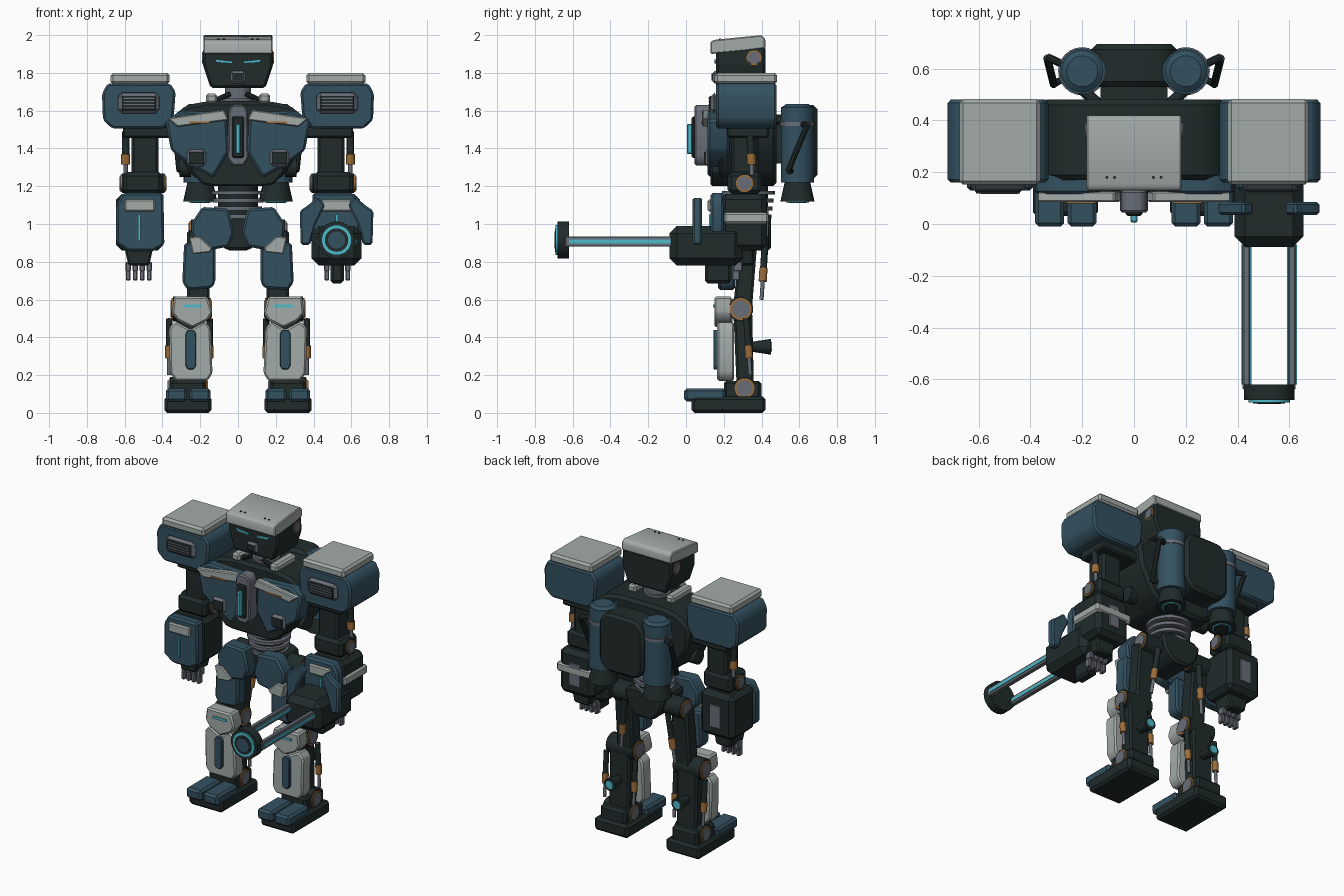
import bpy, bmesh, math
from mathutils import Vector, Matrix

old = bpy.data.objects.get("Cube")
if old:
    bpy.data.objects.remove(old, do_unlink=True)


def material(name, rgb):
    m = bpy.data.materials.new(name)
    m.use_nodes = True
    m.diffuse_color = (*rgb, 1)
    m.node_tree.nodes["Principled BSDF"].inputs["Base Color"].default_value = (*rgb, 1)
    return m


DARK = material("dark frame", (.015, .024, .024))
BLUE = material("blue armour", (.034, .083, .118))
LIGHT = material("light plate", (.366, .407, .392))
STEEL = material("steel", (.14, .155, .185))
BRONZE = material("bronze", (.33, .15, .04))
GLOW = material("cyan glow", (.08, .5, .6))


def finish(name, bm, mat, bevel=0, both=False):
    """Turn a bmesh into an object, with a mirrored twin when both is set."""
    if bevel:
        bmesh.ops.bevel(bm, geom=bm.edges[:], offset=bevel, segments=1, affect='EDGES')
    for side in (("left", "right") if both else ("",)):
        if side == "right":
            bmesh.ops.scale(bm, vec=(-1, 1, 1), verts=bm.verts)
        bmesh.ops.recalc_face_normals(bm, faces=bm.faces)
        full = f"{name}_{side}" if side else name
        me = bpy.data.meshes.new(full)
        bm.to_mesh(me)
        me.materials.append(mat)
        me.shade_smooth()
        me.set_sharp_from_angle(angle=math.radians(32))
        bpy.context.collection.objects.link(bpy.data.objects.new(full, me))
    bm.free()


def box(name, x, y, z, mat, bevel=0, both=False):
    bm = bmesh.new()
    bmesh.ops.create_cube(bm, size=1)
    for v in bm.verts:
        v.co = [r[0] if c < 0 else r[1] for c, r in zip(v.co, (x, y, z))]
    finish(name, bm, mat, bevel, both)


def prism(name, pts, lo, hi, mat, bevel=0, both=False, axis='y'):
    """Extrude an outline: x-z points along y, or y-z points along x."""
    bm = bmesh.new()
    place = (lambda p: (p[0], lo, p[1])) if axis == 'y' else (lambda p: (lo, *p))
    face = bm.faces.new([bm.verts.new(place(p)) for p in pts])
    new = bmesh.ops.extrude_face_region(bm, geom=[face])["geom"]
    move = (0, hi - lo, 0) if axis == 'y' else (hi - lo, 0, 0)
    bmesh.ops.translate(bm, vec=move, verts=[v for v in new if isinstance(v, bmesh.types.BMVert)])
    finish(name, bm, mat, bevel, both)


def sym(half):
    return half + [(-x, z) for x, z in reversed(half)]


def rod(name, a, b, r, mat, r2=None, both=False, seg=24):
    a, b = Vector(a), Vector(b)
    d = b - a
    mx = Matrix.Translation((a + b) / 2) @ d.to_track_quat('Z', 'Y').to_matrix().to_4x4()
    bm = bmesh.new()
    bmesh.ops.create_cone(bm, cap_ends=True, segments=seg, radius1=r,
                          radius2=r if r2 is None else r2, depth=d.length, matrix=mx)
    finish(name, bm, mat, 0, both)


def joint(name, x0, x1, y, z, r):
    for part, grow, scale, mat in (("hub", 0, 1, DARK), ("ring", .006, .88, BRONZE), ("cap", .012, .7, STEEL)):
        rod(f"{name}_{part}", (x0 - grow, y, z), (x1 + grow, y, z), r * scale, mat, both=True)


def piston(name, a, b, r):
    a, b = Vector(a), Vector(b)
    rod(name + "_rod", a, b, r * .6, STEEL, both=True, seg=12)
    rod(name + "_sleeve", a.lerp(b, .5), b, r, DARK, both=True, seg=12)
    rod(name + "_collar", a.lerp(b, .3), a.lerp(b, .52), r * 1.2, BRONZE, both=True, seg=12)


# Head
prism("head", sym([(.145, 1.72), (.185, 1.84), (.18, 1.94)]), .16, .42, DARK, .012)
prism("head_cap", [(.13, 1.9), (.13, 1.965), (.15, 1.975), (.4, 2), (.42, 1.98), (.42, 1.93), (.3, 1.915)],
      -.183, .183, LIGHT, .006, axis='x')
prism("eye", [(.03, 1.85), (.11, 1.855), (.125, 1.872), (.03, 1.862)], .152, .165, GLOW, both=True)
box("mouth_frame", (-.04, .04), (.14, .17), (1.745, 1.81), STEEL, .012)
box("mouth", (-.026, .026), (.135, .15), (1.76, 1.797), DARK)
joint("ear", .15, .178, .36, 1.88, .045)
for x in (.075, .105):
    rod("cap_bolt", (x, .18, 1.96), (x, .18, 1.982), .006, DARK, both=True, seg=8)

# Neck and collar
rod("neck", (0, .3, 1.58), (0, .3, 1.74), .07, STEEL)
rod("neck_ring", (0, .3, 1.64), (0, .3, 1.665), .085, STEEL)
box("collar_block", (.11, .17), (.17, .38), (1.64, 1.69), LIGHT, .012, True)
rod("collar_hose", (.04, .2, 1.69), (.24, .22, 1.6), .014, DARK, both=True, seg=10)

# Torso
prism("torso", sym([(.14, 1.2), (.25, 1.26), (.34, 1.42), (.36, 1.56), (.27, 1.63), (.16, 1.65)]), .17, .48, DARK, .02)
prism("belly", sym([(.13, 1.2), (.19, 1.21), (.25, 1.28), (.1, 1.57)]), .13, .3, DARK, .01)
prism("chest_armour", [(.13, 1.245), (.25, 1.31), (.355, 1.39), (.385, 1.55), (.3, 1.6), (.06, 1.59), (.05, 1.38)],
      .115, .23, BLUE, .012, True)
prism("chest_plate", [(.05, 1.55), (.32, 1.515), (.375, 1.56), (.075, 1.605)], .085, .125, LIGHT, .006, True)
box("chest_trim", (.15, .26), (.08, .09), (1.533, 1.543), BRONZE, both=True)
box("chest_vent_frame", (.17, .27), (.1, .13), (1.305, 1.395), STEEL, .015, True)
box("chest_vent", (.183, .257), (.095, .11), (1.32, 1.38), DARK, both=True)
prism("core_frame", sym([(.03, 1.31), (.055, 1.35), (.05, 1.6), (.03, 1.63)]), .045, .13, STEEL, .008)
box("core_recess", (-.032, .032), (.03, .06), (1.35, 1.57), DARK, .008)
box("core_light", (-.014, .014), (.005, .04), (1.37, 1.53), GLOW, .006)
rod("flank_hub", (.25, .3, 1.3), (.31, .3, 1.3), .05, DARK, both=True)

# Waist and pelvis
rod("waist", (0, .33, 1), (0, .33, 1.22), .105, DARK)
for i in range(4):
    z = 1.03 + i * .042
    rod("waist_ring", (0, .33, z), (0, .33, z + .02), .122 + .006 * i, STEEL)
prism("pelvis", sym([(.06, .86), (.12, .92), (.15, 1.02), (.1, 1.05)]), .22, .45, DARK, .015)

# Backpack and thrusters
prism("backpack", sym([(.11, 1.24), (.165, 1.3), (.165, 1.57), (.11, 1.63)]), .53, .695, DARK, .02)
box("backpack_mount", (-.13, .13), (.46, .55), (1.32, 1.58), DARK)
rod("thruster", (.2, .59, 1.22), (.2, .59, 1.62), .088, BLUE, both=True)
rod("thruster_lid", (.2, .59, 1.62), (.2, .59, 1.635), .08, BLUE, .06, True)
rod("thruster_band", (.2, .59, 1.52), (.2, .59, 1.54), .093, STEEL, both=True)
rod("nozzle", (.2, .59, 1.12), (.2, .59, 1.22), .09, DARK, .068, True)
rod("nozzle_glow", (.2, .59, 1.115), (.2, .59, 1.13), .06, GLOW, both=True)
rod("nozzle_plug", (.2, .59, 1.11), (.2, .59, 1.13), .048, DARK, both=True)
rod("thruster_arm", (.2, .52, 1.55), (.09, .42, 1.55), .022, DARK, both=True, seg=12)
rod("thruster_strut", (.335, .64, 1.52), (.31, .54, 1.28), .016, DARK, both=True, seg=10)
rod("strut_top", (.335, .645, 1.525), (.24, .6, 1.53), .016, DARK, both=True, seg=10)
rod("strut_foot", (.31, .54, 1.28), (.24, .58, 1.28), .014, DARK, both=True, seg=10)

# Shoulders
prism("shoulder", [(.34, 1.57), (.39, 1.505), (.665, 1.505), (.715, 1.55), (.72, 1.69), (.69, 1.745), (.36, 1.745), (.33, 1.7)],
      .16, .48, BLUE, .012, True)
box("shoulder_cap", (.362, .675), (.152, .482), (1.74, 1.8), LIGHT, .014, True)
box("shoulder_vent_frame", (.415, .635), (.128, .17), (1.585, 1.695), STEEL, .022, True)
box("shoulder_vent", (.435, .615), (.122, .14), (1.602, 1.678), DARK, .006, True)
for i in range(4):
    z = 1.612 + i * .017
    box("vent_slat", (.44, .61), (.118, .125), (z, z + .006), STEEL, both=True)
box("shoulder_axle", (.3, .61), (.22, .44), (1.455, 1.52), DARK, .01, True)

# Arms
box("upper_arm", (.42, .565), (.24, .385), (1.24, 1.5), DARK, .015, True)
piston("arm_piston", (.595, .35, 1.24), (.595, .34, 1.49), .02)
box("elbow", (.4, .61), (.22, .4), (1.16, 1.275), DARK, .02, True)
joint("elbow_joint", .39, .615, .31, 1.215, .052)
box("forearm", (.395, .645), (.18, .43), (.86, 1.16), DARK, .03, True)
prism("forearm_armour", [(.39, .89), (.45, .855), (.58, .855), (.645, .9), (.645, 1.1), (.61, 1.165), (.395, 1.165)],
      .13, .2, BLUE, .012, True)
box("forearm_badge", (.44, .6), (.115, .14), (1.065, 1.13), LIGHT, .008, True)
box("forearm_glow", (.517, .53), (.122, .135), (.91, 1.05), GLOW, both=True)
box("forearm_slot", (.48, .56), (.425, .436), (.93, 1.08), STEEL, .003, True)
prism("hand", [(.47, .78), (.58, .78), (.6, .87), (.45, .87)], .22, .36, DARK, .01, True)
for i in range(4):
    x = .456 + i * .037
    box("finger_base", (x, x + .029), (.25, .3), (.75, .8), STEEL, .005, True)
    box("finger_tip", (x + .002, x + .027), (.245, .285), (.7, .755), STEEL, .005, True)

# Cannon on the left forearm
box("cannon_body", (.388, .655), (-.088, .3), (.78, .99), DARK, .04)
box("cannon_grip", (.49, .56), (.1, .24), (.685, .8), DARK, .015)
for y in ((.2, .385),):
    box("cannon_band", (.385, .657), (.2, .437), (1, 1.062), LIGHT, .012)
for s in (-1, 1):
    cx = .522 + s * .088
    box("cannon_rail", (cx - .014, cx + .014), (-.64, -.06), (.88, .935), STEEL, .004)
    for t in (-1, 1):
        box("rail_glow", (cx + t * .016 - .003, cx + t * .016 + .003), (-.62, -.08), (.897, .917), GLOW)
    prism("cannon_fin", [(.522 + s * x, z) for x, z in
                         [(.06, 1.1), (.1, 1.145), (.15, 1.1), (.195, 1.07), (.19, .89), (.14, .89), (.11, 1)]],
          .035, .085, BLUE, .01)
for part, front, back, r, mat in (("muzzle", -.68, -.62, .098, DARK), ("muzzle_glow", -.69, -.67, .08, GLOW),
                                  ("muzzle_inner", -.693, -.67, .062, DARK), ("muzzle_core", -.695, -.67, .045, BLUE)):
    rod(part, (.522, front, .915), (.522, back, .915), r, mat, seg=32)

# Hips and thighs
prism("hip_armour", [(.05, 1.08), (.19, 1.09), (.25, 1), (.24, .92), (.16, .86), (.05, .88), (.02, .95)],
      .13, .23, BLUE, .012, True)
prism("hip_plate", [(.26, .93), (.205, .935), (.135, .87), (.15, .85), (.24, .84)], .12, .17, LIGHT, .006, True)
joint("hip_joint", .12, .25, .36, .96, .065)
prism("thigh_armour", [(.14, .66), (.265, .65), (.295, .69), (.285, .9), (.12, .9), (.12, .69)], .17, .26, BLUE, .012, True)
prism("thigh", [(.25, .56), (.35, .56), (.38, .94), (.29, .97)], .15, .27, DARK, .012, True, axis='x')
piston("thigh_piston", (.2, .4, .6), (.16, .42, .92), .018)

# Knees and shins
joint("knee_joint", .15, .345, .29, .55, .066)
prism("knee_armour", [(.16, .49), (.24, .45), (.32, .49), (.35, .53), (.34, .615), (.16, .615), (.135, .53)],
      .15, .245, LIGHT, .01, True)
box("knee_glow", (.19, .29), (.143, .155), (.558, .573), GLOW, both=True)
prism("shin_armour", [(.16, .17), (.33, .17), (.36, .21), (.365, .45), (.33, .485), (.25, .44), (.18, .485), (.145, .45), (.135, .21)],
      .165, .255, LIGHT, .01, True)
prism("shin_inlay", [(.235, .23), (.265, .23), (.278, .25), (.278, .42), (.265, .44), (.235, .44), (.222, .42), (.222, .25)],
      .145, .18, BLUE, .004, True)
prism("shin", [(.27, .1), (.36, .1), (.35, .55), (.25, .55)], .175, .325, DARK, .012, True, axis='x')
for x in (.15, .365):
    piston("shin_piston", (x, .34, .2), (x, .32, .5), .017)
rod("calf_thruster", (.25, .34, .35), (.25, .45, .35), .025, DARK, .042, True)
rod("calf_glow", (.25, .445, .35), (.25, .455, .35), .026, GLOW, both=True)

# Feet
joint("ankle_joint", .17, .36, .31, .13, .06)
box("foot", (.14, .39), (.03, .42), (0, .088), DARK, .016, True)
box("heel", (.17, .36), (.2, .4), (.07, .17), DARK, .015, True)
for x in (.145, .27):
    box("toe", (x, x + .112), (-.01, .21), (.06, .13), BLUE, .014, True)
